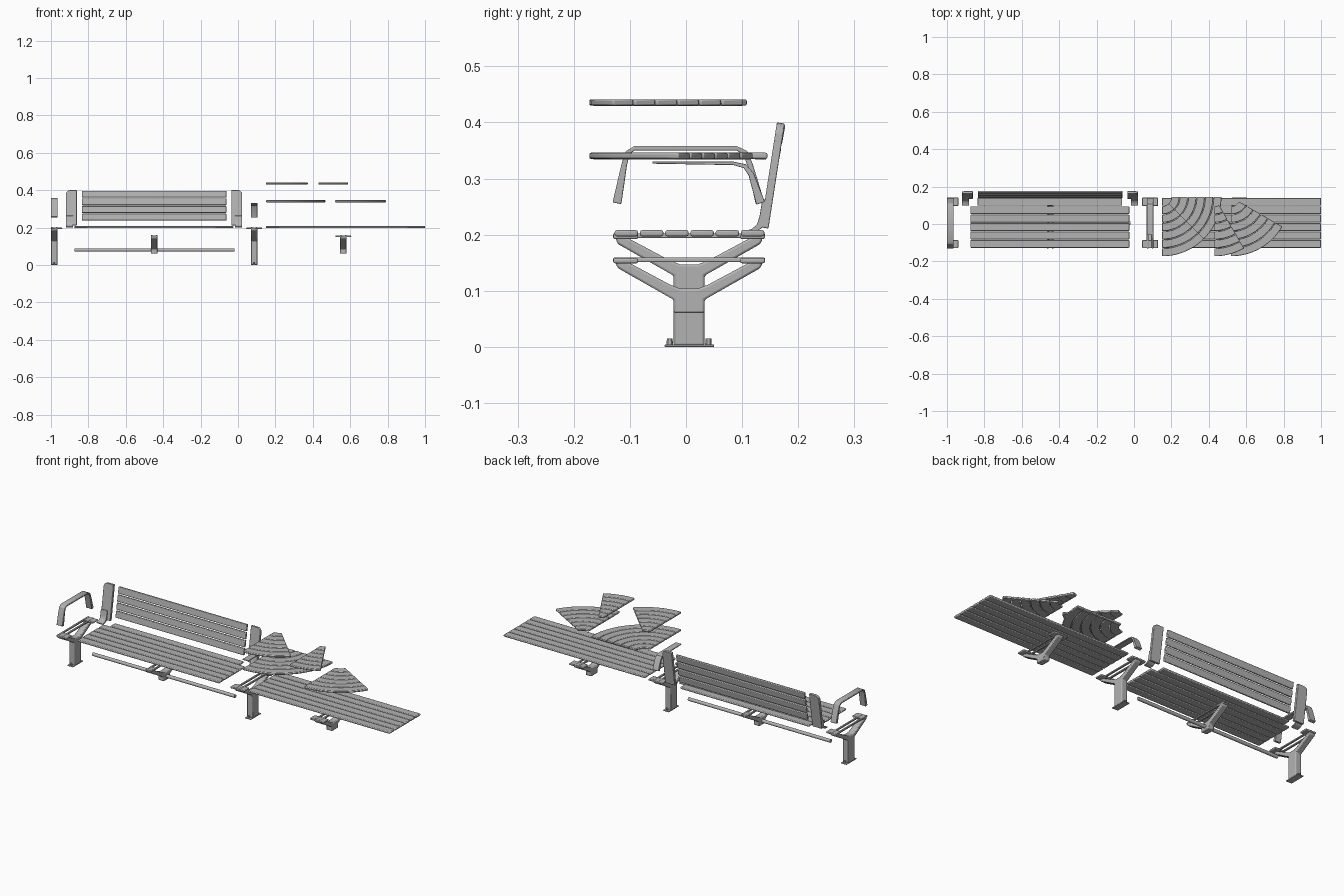
import bpy, bmesh, math
from mathutils import Vector

if "Cube" in bpy.data.objects:
    bpy.data.objects.remove(bpy.data.objects["Cube"], do_unlink=True)

grey = bpy.data.materials.new("plain grey")
grey.use_nodes = True
COLOUR = (0.45, 0.45, 0.45, 1)
grey.diffuse_color = COLOUR
grey.node_tree.nodes["Principled BSDF"].inputs["Base Color"].default_value = COLOUR
parts = []


def finish(name, bm, bevel=0.0, segments=2):
    bmesh.ops.recalc_face_normals(bm, faces=bm.faces)
    mesh = bpy.data.meshes.new(name)
    bm.to_mesh(mesh)
    bm.free()
    mesh.materials.append(grey)
    obj = bpy.data.objects.new(name, mesh)
    bpy.context.collection.objects.link(obj)
    if bevel:
        mod = obj.modifiers.new("Rounded edges", 'BEVEL')
        mod.width, mod.segments = bevel, segments
        mod.limit_method, mod.angle_limit = 'ANGLE', math.radians(40)
    parts.append(obj)
    return obj


def prism_mesh(profile, x0, x1):
    """Side profile of (y, z) points extruded along x."""
    bm = bmesh.new()
    face = bm.faces.new([bm.verts.new((x0, y, z)) for y, z in profile])
    out = bmesh.ops.extrude_face_region(bm, geom=[face])
    moved = [v for v in out["geom"] if isinstance(v, bmesh.types.BMVert)]
    bmesh.ops.translate(bm, verts=moved, vec=(x1 - x0, 0, 0))
    return bm


def prism(name, profile, x0, x1, bevel=0.0):
    return finish(name, prism_mesh(profile, x0, x1), bevel)


def box(name, x0, x1, y0, y1, z0, z1, bevel=0.0):
    return prism(name, [(y0, z0), (y1, z0), (y1, z1), (y0, z1)], x0, x1, bevel)


def strap_profile(path, widths):
    """Thicken a (y, z) path into a closed outline."""
    pts = [Vector(p) for p in path]
    left, right = [], []
    for i, p in enumerate(pts):
        d = (pts[min(i + 1, len(pts) - 1)] - pts[max(i - 1, 0)]).normalized()
        n = Vector((-d.y, d.x)) * widths[i] / 2
        left.append(p + n)
        right.append(p - n)
    return [tuple(p) for p in left + right[::-1]]


PITCH, SLAT = 0.045, 0.0385
FRONT, REAR = -0.127, 0.145


def seat(name, x0, x1, rear_inset=0.0):
    for i in range(6):
        y = FRONT + PITCH * i
        inset = rear_inset if i == 5 else 0
        box(f"{name}_slat_{i + 1}", x0 + inset, x1 - inset, y, y + SLAT + 0.003, 0.197, 0.208, 0.0035)


seat("bench_seat", -0.875, -0.025, 0.038)
seat("backless_seat", 0.15, 1.0)

# Backrest slats, leaning back
LEAN = math.atan2(0.03, 0.165)
for i in range(4):
    start = Vector((0.143, 0.238)) + Vector((math.sin(LEAN), math.cos(LEAN))) * 0.0415 * i
    end = start + Vector((math.sin(LEAN), math.cos(LEAN))) * 0.036
    prism(f"backrest_slat_{i + 1}", strap_profile([start, end], [0.011] * 2), -0.835, -0.062, 0.003)

# Backrest posts with a curved foot
for side, outer, inner, foot in (("right", -0.92, -0.862, -0.882), ("left", 0.022, -0.036, -0.016)):
    bm = prism_mesh(strap_profile([(0.140, 0.212), (0.169, 0.399)], [0.014] * 2), outer, inner)
    corner = [e for e in bm.edges if all(v.co.z > 0.35 and abs(v.co.x - outer) < 0.001 for v in e.verts)]
    bmesh.ops.bevel(bm, geom=corner, offset=0.022, segments=5, profile=0.5, affect='EDGES')
    finish(f"backrest_post_{side}", bm, 0.002)
    path = [(0.10, 0.203), (0.118, 0.206), (0.131, 0.215), (0.138, 0.232), (0.144, 0.262)]
    prism(f"backrest_foot_{side}", strap_profile(path, [0.006, 0.008, 0.011, 0.014, 0.016]), outer, foot, 0.001)


# Curved slatted seats
def fan_piece(name, cx, z, r0, r1, a0, a1, thick, bevel=0.0):
    """Flat ring sector about (cx, REAR), angles from the front direction."""
    steps = max(1, round(math.degrees(a1 - a0) / 4))
    bm = bmesh.new()
    rim = [[bm.verts.new((cx + r * math.sin(a), REAR - r * math.cos(a), z)) for r in (r0, r1)]
           for a in (a0 + (a1 - a0) * k / steps for k in range(steps + 1))]
    faces = [bm.faces.new((p[0], p[1], q[1], q[0])) for p, q in zip(rim, rim[1:])]
    out = bmesh.ops.extrude_face_region(bm, geom=faces)
    moved = [v for v in out["geom"] if isinstance(v, bmesh.types.BMVert)]
    bmesh.ops.translate(bm, verts=moved, vec=(0, 0, thick))
    finish(name, bm, bevel)


for degrees, cx, z in ((90, 0.15, 0.335), (60, 0.518, 0.335), (45, 0.15, 0.43), (30, 0.43, 0.43)):
    sweep = math.radians(degrees)
    for i in range(6):
        r = 0.05 + PITCH * i
        fan_piece(f"curved_{degrees}_slat_{i + 1}", cx, z, r, r + SLAT + 0.004, 0, sweep, 0.011, 0.003)
    # Thin radial battens under both ends
    for side, a in (("start", 0.04), ("end", sweep - 0.07)):
        fan_piece(f"curved_{degrees}_batten_{side}", cx, z - 0.001, 0.06, 0.31, a, a + 0.03, 0.006)


# Supports: forked body, seat strap and mounting tabs
MID = 0.0055


def support(name, x, top, bottom, tab0, tab1):
    half = [(0.0275, bottom), (0.0275, top - 0.078), (0.128, top - 0.021), (0.133, top - 0.004),
            (0.122, top - 0.004), (0.034, top - 0.051), (0.016, top - 0.058)]
    outline = [(MID + y, z) for y, z in half] + [(MID - y, z) for y, z in reversed(half)]
    prism(f"{name}_fork", outline, x - 0.0175, x + 0.0175, 0.004)
    for s in (-1, 1):
        box(f"{name}_strap_{'right' if s < 0 else 'left'}", x + s * 0.013 - 0.005, x + s * 0.013 + 0.005,
            -0.13, 0.141, top - 0.011, top - 0.003, 0.002)
        y = MID + s * 0.113
        box(f"{name}_tab_{'front' if s < 0 else 'rear'}", x + tab0, x + tab1,
            y - 0.022, y + 0.022, top - 0.013, top - 0.004, 0.003)


def leg(name, x, tab0, tab1):
    support(name, x, 0.205, 0.002, tab0, tab1)
    box(f"{name}_base_plate", x - 0.0175, x + 0.0175, -0.038, 0.05, 0, 0.004, 0.001)
    for y in (-0.029, 0.040):
        bm = bmesh.new()
        bmesh.ops.create_cone(bm, cap_ends=True, segments=6, radius1=0.006, radius2=0.005, depth=0.012)
        bmesh.ops.translate(bm, verts=bm.verts, vec=(x, y, 0.009))
        finish(f"{name}_bolt_{'front' if y < 0 else 'rear'}", bm)


leg("end_leg", -0.9825, -0.0175, 0.043)
leg("middle_leg", 0.086, -0.042, 0.042)
support("bench_support", -0.4475, 0.162, 0.06, -0.0175, 0.0175)
support("backless_support", 0.5635, 0.162, 0.06, -0.042, 0.042)

# Round beam under the bench
bm = bmesh.new()
bmesh.ops.create_cone(bm, cap_ends=True, segments=20, radius1=0.009, radius2=0.009, depth=0.855)
for v in bm.verts:
    v.co = (v.co.z - 0.4475, v.co.x + MID, v.co.y + 0.08)
finish("bench_beam", bm)

# Full armrest and open-ended armrest
prism("end_armrest", strap_profile(
    [(-0.123, 0.256), (-0.110, 0.325), (-0.104, 0.346), (-0.092, 0.354), (0.090, 0.354),
     (0.106, 0.346), (0.114, 0.325), (0.132, 0.256)],
    [0.016, 0.010, 0.009, 0.008, 0.008, 0.009, 0.010, 0.016]), -1.0, -0.965, 0.002)
prism("middle_armrest", strap_profile(
    [(-0.06, 0.3285), (0.085, 0.327), (0.105, 0.322), (0.116, 0.308), (0.133, 0.256)],
    [0.004, 0.006, 0.008, 0.010, 0.016]), 0.0685, 0.1035, 0.001)

bpy.ops.object.select_all(action='DESELECT')
for obj in parts:
    obj.select_set(True)
bpy.context.view_layer.objects.active = parts[0]
bpy.ops.object.shade_smooth_by_angle(angle=math.radians(35))
